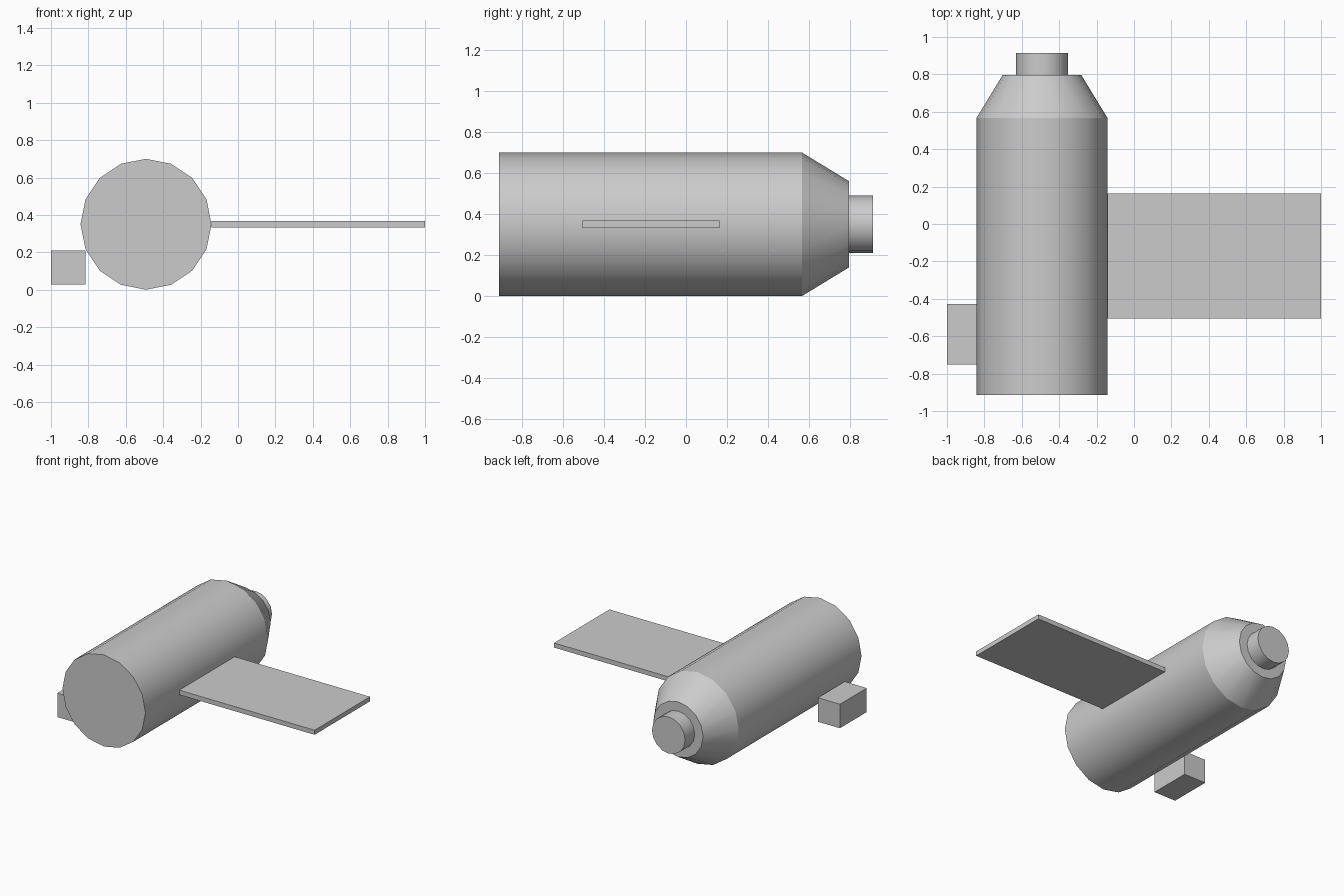
import bpy
from math import radians, pi

if "Cube" in bpy.data.objects:
    bpy.data.objects.remove(bpy.data.objects["Cube"])

AXIS_X, AXIS_Z = -0.492, 0.35   # centre line of the round parts


def round_part(name, r0, r1, y0, y1):
    """Tapered 16-sided drum running along y."""
    bpy.ops.mesh.primitive_cone_add(
        vertices=16, radius1=r0, radius2=r1, depth=y1 - y0,
        location=(AXIS_X, (y0 + y1) / 2, AXIS_Z), rotation=(-pi / 2, 0, 0))
    ob = bpy.context.object
    ob.name = name
    bpy.ops.object.shade_smooth_by_angle(angle=radians(30))
    return ob


def box(name, lo, hi):
    """Axis-aligned box between two corners."""
    bpy.ops.mesh.primitive_cube_add(
        size=1, location=[(a + b) / 2 for a, b in zip(lo, hi)])
    ob = bpy.context.object
    ob.name = name
    ob.scale = [b - a for a, b in zip(lo, hi)]
    bpy.ops.object.transform_apply(location=False, rotation=False, scale=True)
    return ob


# Main hull, tapered shoulder and docking collar
round_part("hull", 0.35, 0.35, -0.913, 0.567)
round_part("shoulder", 0.35, 0.21, 0.567, 0.797)
round_part("docking_collar", 0.14, 0.14, 0.797, 0.913)

# Flat panel on the right side
box("side_panel", (-0.142, -0.505, 0.333), (1.0, 0.163, 0.368))

# Small equipment box low on the left side
box("equipment_box", (-1.0, -0.75, 0.027), (-0.815, -0.427, 0.21))
